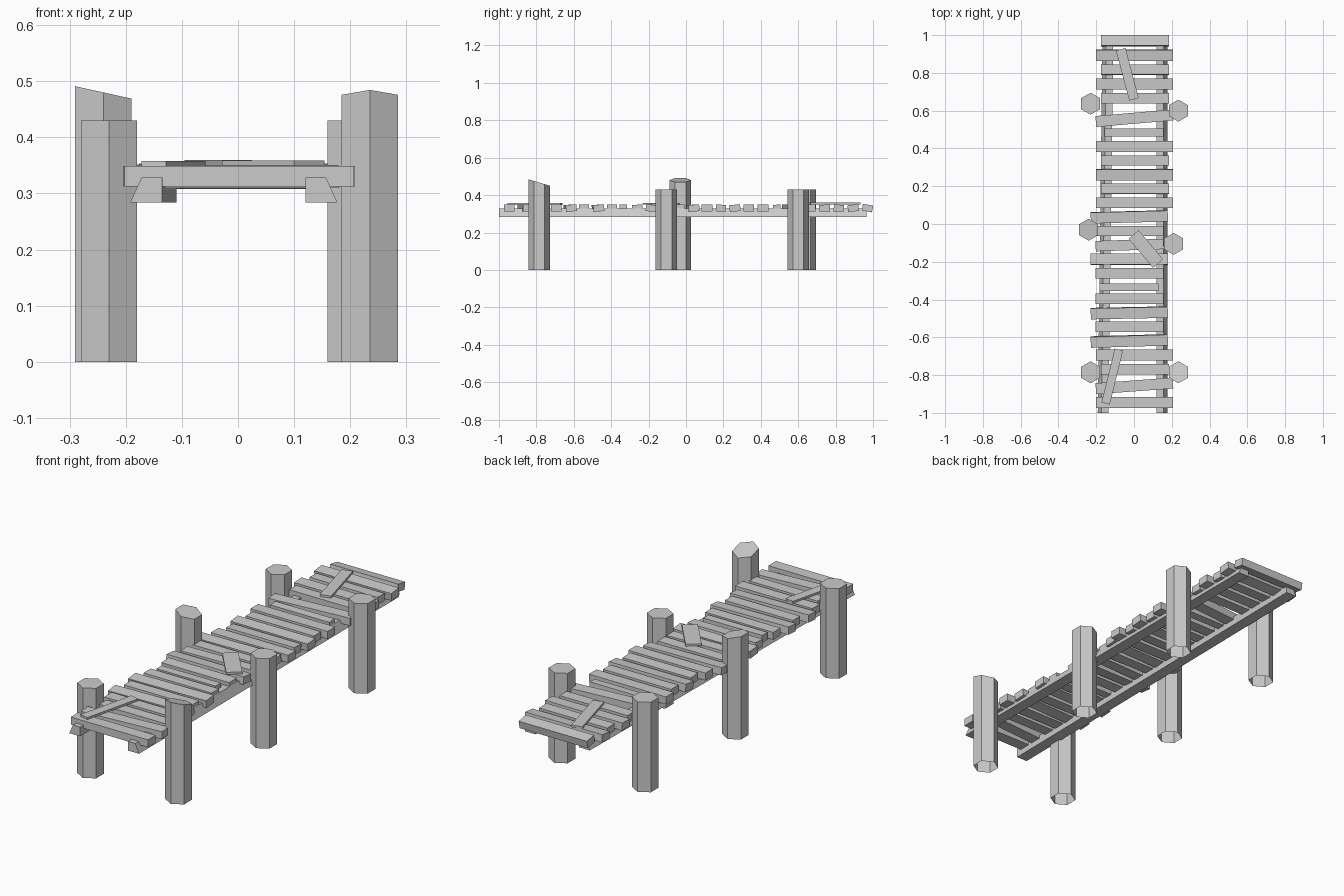
import bpy, bmesh, math
from mathutils import Matrix, Vector

if "Cube" in bpy.data.objects:
    bpy.data.objects.remove(bpy.data.objects["Cube"])


def finish(name, bm):
    bmesh.ops.recalc_face_normals(bm, faces=bm.faces)
    me = bpy.data.meshes.new(name)
    bm.to_mesh(me)
    bm.free()
    ob = bpy.data.objects.new(name, me)
    bpy.context.collection.objects.link(ob)
    return ob


def board(name, a, b, width, thick, z, roll=0.0):
    """Box running from a to b in plan, rolled about its length."""
    a, b = Vector((*a, z)), Vector((*b, z))
    d = b - a
    bm = bmesh.new()
    bmesh.ops.create_cube(bm, size=1)
    m = (Matrix.Translation((a + b) / 2)
         @ Matrix.Rotation(math.atan2(d.y, d.x), 4, 'Z')
         @ Matrix.Rotation(math.radians(roll), 4, 'X')
         @ Matrix.Diagonal((d.length, width, thick, 1)))
    bmesh.ops.transform(bm, matrix=m, verts=bm.verts)
    return finish(name, bm)


def post(name, x, y, top, sx=0.0, sy=0.0, r=0.058):
    """Hexagonal pile, open underneath, with an optionally slanted top."""
    bm = bmesh.new()
    low, high = [], []
    for i in range(6):
        t = math.radians(90 + 60 * i)
        dx, dy = r * math.cos(t), r * math.sin(t)
        low.append(bm.verts.new((x + dx, y + dy, 0)))
        high.append(bm.verts.new((x + dx, y + dy, top + sx * dx + sy * dy)))
    for i in range(6):
        j = (i + 1) % 6
        bm.faces.new((low[i], low[j], high[j], high[i]))
    bm.faces.new(high)
    return finish(name, bm)


def beam(name, side, inner_front, inner_back, y0=-1.0, y1=0.965):
    """Long bearer with a trapezoid section whose outer side flares downward."""
    bm = bmesh.new()
    rings = []
    for y, x in ((y0, inner_front), (y1, inner_back)):
        section = ((0, 0.284), (0.057, 0.284), (0.037, 0.328), (0, 0.328))
        rings.append([bm.verts.new((x + side * o, y, z)) for o, z in section])
    p, q = rings
    for i in range(4):
        j = (i + 1) % 4
        bm.faces.new((p[i], p[j], q[j], q[i]))
    bm.faces.new(p)
    bm.faces.new(q)
    return finish(name, bm)


# Piles
post("back_left_post", -0.23, 0.637, 0.43)
post("back_right_post", 0.235, 0.60, 0.43)
post("middle_left_post", -0.24, -0.03, 0.48, sx=-0.22)
post("middle_right_post", 0.21, -0.105, 0.43)
post("front_left_post", -0.23, -0.785, 0.43)
post("front_right_post", 0.235, -0.785, 0.467, sy=-0.3)

# Bearers under the deck
beam("left_beam", -1, -0.135, -0.11)
beam("right_beam", 1, 0.12, 0.12)

# Deck planks: spaced in runs (start y, pitch, count), worn to three sizes
runs = ((0.97, 0.0763, 5), (0.56, 0.0746, 13), (-0.396, 0.0744, 6), (-0.857, 0.088, 2))
centres = [start - pitch * k for start, pitch, n in runs for k in range(n)]
sizes = "MLMLMLSLMLMLLMMLMSMLMLLMLL"
shape = {"S": (-0.155, 0.157, 0.04), "M": (-0.176, 0.184, 0.055), "L": (-0.202, 0.206, 0.058)}
skew = {5: 0.035, 12: 0.01, 14: 0.012, 19: 0.008, 21: 0.012, 24: 0.03}
rolls = {0: -10, 1: 6, 2: -2, 3: 2, 6: 3, 9: 5, 10: -3, 12: 4, 15: -5, 16: 3, 19: 5, 21: 5}
for i, (y, size) in enumerate(zip(centres, sizes)):
    x0, x1, w = shape[size]
    shift = -0.027 if 12 <= i <= 21 else 0.0
    s = skew.get(i, 0.0) / 2
    board(f"deck_plank_{i + 1:02d}", (x0 + shift, y - s), (x1 + shift, y + s),
          w, 0.036, 0.3305, rolls.get(i, 0))

# Loose boards lying on the deck
board("loose_board_back", (-0.07, 0.925), (0.0, 0.66), 0.052, 0.01, 0.355)
board("loose_board_middle", (-0.002, -0.055), (0.127, -0.21), 0.07, 0.01, 0.354)
board("loose_board_front", (-0.08, -0.665), (-0.15, -0.95), 0.045, 0.01, 0.353)
